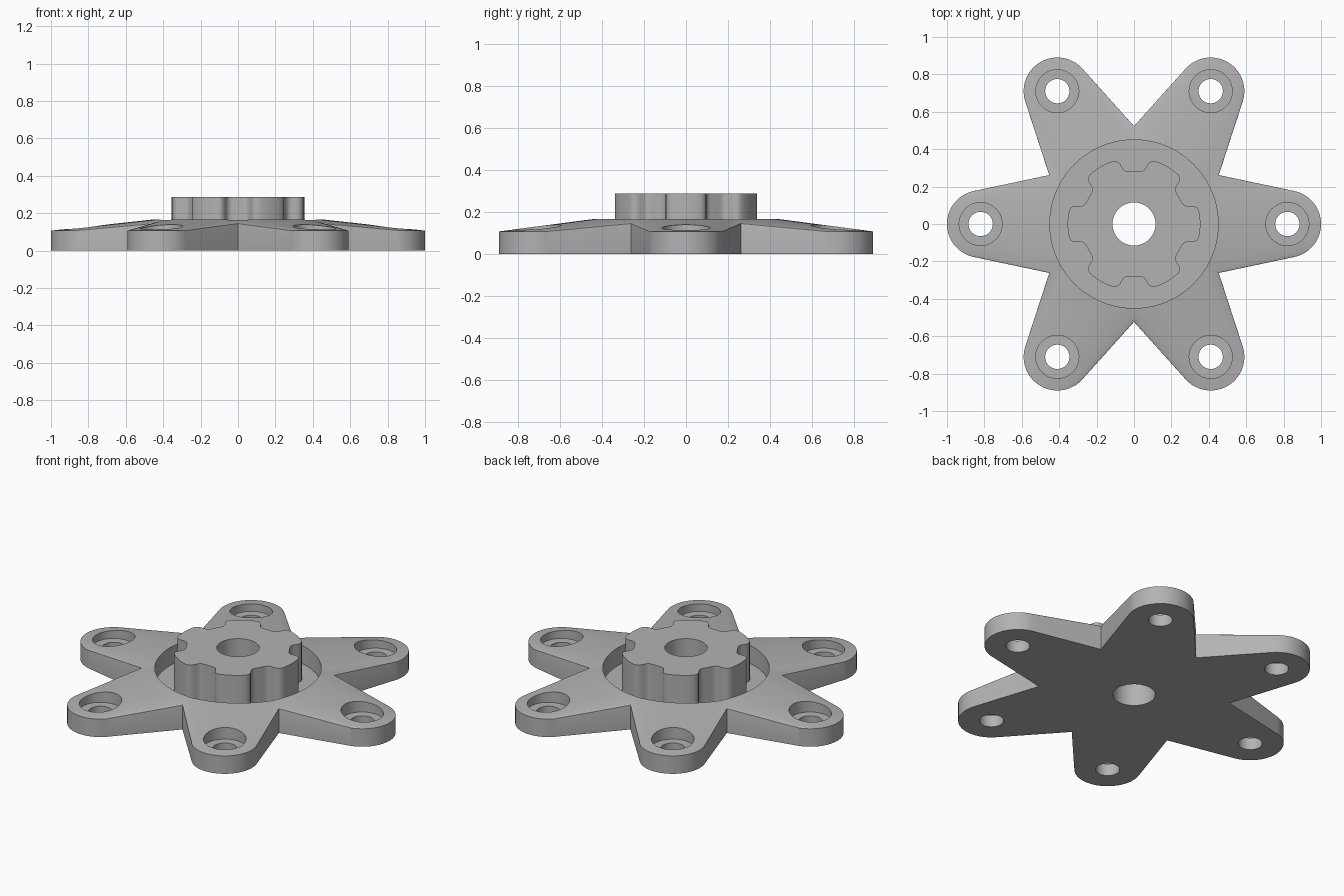
import bpy, bmesh
from math import radians, sin, cos, tau
from mathutils import Vector, Matrix

old = bpy.data.objects.get("Cube")
if old:
    bpy.data.objects.remove(old, do_unlink=True)

ARMS = 6
TIP_DIST, TIP_R, TIP_H = 0.82, 0.18, 0.107
CORE_R, CORE_H = 0.35, 0.178
FLOOR, TOP = 0.06, 0.288
BORE_R = 0.115

grey = bpy.data.materials.new("plain grey")
grey.use_nodes = True
colour = (0.45, 0.45, 0.45, 1)
grey.diffuse_color = colour
grey.node_tree.nodes["Principled BSDF"].inputs["Base Color"].default_value = colour


def make_object(name, bm):
    bmesh.ops.recalc_face_normals(bm, faces=bm.faces)
    mesh = bpy.data.meshes.new(name)
    bm.to_mesh(mesh)
    bm.free()
    mesh.materials.append(grey)
    obj = bpy.data.objects.new(name, mesh)
    bpy.context.collection.objects.link(obj)
    return obj


def activate(obj):
    bpy.ops.object.select_all(action='DESELECT')
    obj.select_set(True)
    bpy.context.view_layer.objects.active = obj


def ring(bm, x, r, z, n=96):
    return [bm.verts.new((x + r * cos(tau * i / n), r * sin(tau * i / n), z)) for i in range(n)]


def stepped_cylinder(bm, x, profile, n=64):
    """Closed solid of revolution; returns its vertices."""
    rings = [ring(bm, x, r, z, n) for r, z in profile]
    for a, b in zip(rings, rings[1:]):
        for i in range(n):
            j = (i + 1) % n
            bm.faces.new((a[i], a[j], b[j], b[i]))
    bm.faces.new(rings[0][::-1])
    bm.faces.new(rings[-1])
    return [v for loop in rings for v in loop]


def cut(target, cutter):
    mod = target.modifiers.new("cut", 'BOOLEAN')
    mod.operation = 'DIFFERENCE'
    mod.solver = 'EXACT'
    mod.object = cutter
    activate(target)
    bpy.ops.object.modifier_apply(modifier=mod.name)
    bpy.data.objects.remove(cutter, do_unlink=True)


# One arm: hull of the core disc and the tip disc, trimmed to its sector
bm = bmesh.new()
for z_core, z_tip in ((0, 0), (CORE_H, TIP_H)):
    ring(bm, 0, CORE_R, z_core)
    ring(bm, TIP_DIST, TIP_R, z_tip)
hull = bmesh.ops.convex_hull(bm, input=bm.verts)
spare = {v for v in hull["geom_interior"] + hull["geom_unused"] if isinstance(v, bmesh.types.BMVert)}
bmesh.ops.delete(bm, geom=list(spare), context='VERTS')
bmesh.ops.dissolve_limit(bm, angle_limit=radians(0.1), verts=bm.verts, edges=bm.edges)
half = radians(180 / ARMS)
for side in (1, -1):
    bmesh.ops.bisect_plane(bm, geom=bm.verts[:] + bm.edges[:] + bm.faces[:], dist=1e-6,
                           plane_co=(0, 0, 0), clear_outer=True,
                           plane_no=Vector((-sin(half), side * cos(half), 0)))

# Repeat the arm around the axis and weld the seams
sector = bm.verts[:] + bm.edges[:] + bm.faces[:]
for k in range(1, ARMS):
    copy = bmesh.ops.duplicate(bm, geom=sector)["geom"]
    verts = [g for g in copy if isinstance(g, bmesh.types.BMVert)]
    bmesh.ops.rotate(bm, verts=verts, cent=(0, 0, 0), matrix=Matrix.Rotation(tau * k / ARMS, 3, 'Z'))
bmesh.ops.remove_doubles(bm, verts=bm.verts, dist=1e-4)
star = make_object("star_plate", bm)

# Round pocket and centre bore
bm = bmesh.new()
stepped_cylinder(bm, 0, [(BORE_R, -0.1), (BORE_R, FLOOR), (0.45, FLOOR), (0.45, 0.5)], 96)
cut(star, make_object("pocket_cutter", bm))

# Counterbored bolt holes
bm = bmesh.new()
for k in range(ARMS):
    verts = stepped_cylinder(bm, TIP_DIST, [(0.065, -0.1), (0.065, 0.07), (0.115, 0.07), (0.115, 0.3)], 48)
    bmesh.ops.rotate(bm, verts=verts, cent=(0, 0, 0), matrix=Matrix.Rotation(tau * k / ARMS, 3, 'Z'))
cut(star, make_object("bolt_cutter", bm))

# Splined hub: half a lobe as (degrees, radius), mirrored and repeated
half_lobe = [(0, .355), (4, .355), (8, .355), (12, .354), (14.5, .349), (16.3, .338), (17.5, .322),
             (18.3, .305), (19.5, .292), (21.5, .284), (24, .281), (27, .28), (30, .28)]
lobe = [(-a, r) for a, r in half_lobe[:0:-1]] + half_lobe[:-1]
outline = [(radians(a) + tau * k / ARMS, r) for k in range(ARMS) for a, r in lobe]
bm = bmesh.new()
face = bm.faces.new([bm.verts.new((r * cos(a), r * sin(a), FLOOR)) for a, r in outline])
walls = bmesh.ops.extrude_face_region(bm, geom=[face])["geom"]
bmesh.ops.translate(bm, verts=[g for g in walls if isinstance(g, bmesh.types.BMVert)],
                    vec=(0, 0, TOP - FLOOR))
hub = make_object("splined_hub", bm)
bm = bmesh.new()
stepped_cylinder(bm, 0, [(BORE_R, -0.1), (BORE_R, 0.5)], 96)
cut(hub, make_object("bore_cutter", bm))

for obj in (star, hub):
    activate(obj)
    bpy.ops.object.shade_smooth_by_angle(angle=radians(30))
